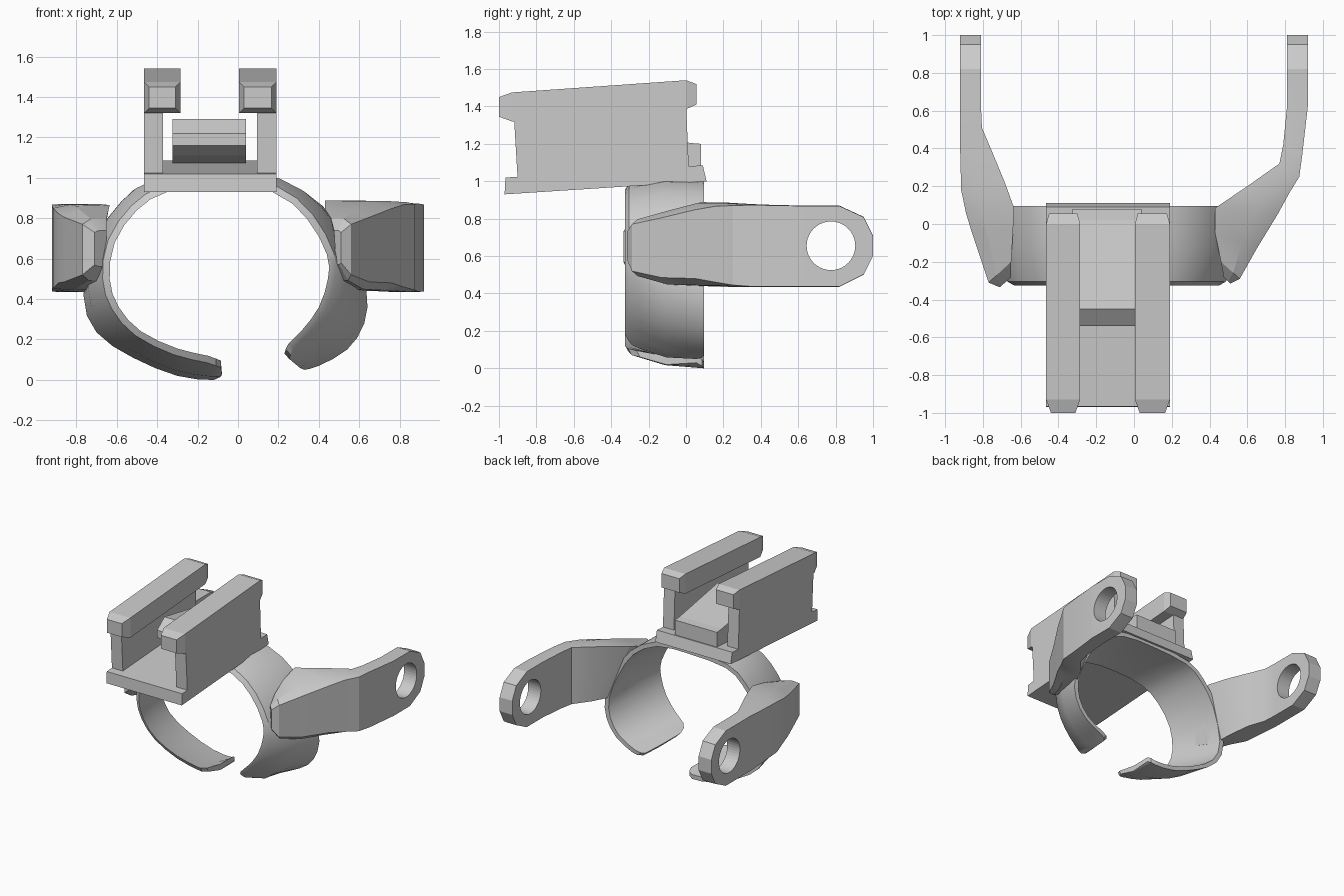
import bpy, bmesh, math
from mathutils import Vector

cube = bpy.data.objects.get("Cube")
if cube:
    bpy.data.objects.remove(cube, do_unlink=True)

grey = bpy.data.materials.new("plain grey")
grey.use_nodes = True
COLOR = (0.6, 0.6, 0.6, 1)
grey.diffuse_color = COLOR
grey.node_tree.nodes["Principled BSDF"].inputs["Base Color"].default_value = COLOR


def finish(name, bm, smooth=None):
    bmesh.ops.recalc_face_normals(bm, faces=bm.faces)
    mesh = bpy.data.meshes.new(name)
    bm.to_mesh(mesh)
    bm.free()
    obj = bpy.data.objects.new(name, mesh)
    bpy.context.collection.objects.link(obj)
    mesh.materials.append(grey)
    bpy.ops.object.select_all(action='DESELECT')
    obj.select_set(True)
    bpy.context.view_layer.objects.active = obj
    if smooth:
        bpy.ops.object.shade_smooth_by_angle(angle=math.radians(smooth))
    return obj


def loft(name, sections, smooth=None):
    """Skin a row of closed sections and cap both ends."""
    bm = bmesh.new()
    rings = [[bm.verts.new(p) for p in s] for s in sections]
    n = len(rings[0])
    for a, b in zip(rings, rings[1:]):
        for i in range(n):
            j = (i + 1) % n
            bm.faces.new((a[i], a[j], b[j], b[i]))
    bm.faces.new(rings[0])
    bm.faces.new(rings[-1])
    return finish(name, bm, smooth)


def side_prism(name, profile, x0, x1):
    """Extrude a (y, z) profile across x."""
    return loft(name, [[(x, y, z) for y, z in profile] for x in (x0, x1)])


def smooth_path(points, steps):
    """Catmull-Rom curve through the points."""
    pts = [Vector(p) for p in points]
    path = []
    for i in range(len(pts) - 1):
        a, b, c, d = pts[max(i - 1, 0)], pts[i], pts[i + 1], pts[min(i + 2, len(pts) - 1)]
        for k in range(steps):
            t = k / steps
            path.append(b + (c - a) * (t / 2) + (a * 2 - b * 5 + c * 4 - d) * (t * t / 2)
                        + (b * 3 - a - c * 3 + d) * (t ** 3 / 2))
    return path + [pts[-1]]


# Open clamp band: inner front edge (x, z) and outer back edge (x, z)
band = [
    (-.085, .095, -.08, .03), (-.15, .12, -.12, .0), (-.30, .155, -.30, .02),
    (-.48, .24, -.52, .11), (-.59, .36, -.70, .235), (-.635, .50, -.765, .42),
    (-.61, .68, -.70, .70), (-.50, .84, -.58, .88), (-.35, .93, -.43, .98),
    (-.10, .955, -.10, 1.01), (.17, .93, .20, .99), (.34, .80, .42, .86),
    (.44, .62, .55, .66), (.445, .50, .635, .45), (.40, .36, .625, .28),
    (.32, .25, .54, .15), (.25, .18, .40, .07), (.23, .13, .33, .05)]
edges = smooth_path([p[:2] + (0,) for p in band], 2), smooth_path([p[2:] + (0,) for p in band], 2)
sections = []
last = len(edges[0]) - 1
for i, (f, b) in enumerate(zip(*edges)):
    # Round the corners of both free tips
    tip = max(0, 1 - min(i, last - i) / 2) ** 2
    out = Vector((f.x + .1, 0, f.y - .5)).normalized()
    fi = Vector((f.x, -.325 + .06 * tip, f.y))
    bo = Vector((b.x, .095 - .04 * tip, max(b.y, 0)))
    fo, bi = fi + out * .035, bo - out * .035
    mid = (fo + bo) / 2
    sections.append([fi, fo + Vector((0, .02, 0)), mid + out * .025, bo, bi,
                     (fi + bi) / 2 + out * .015])
loft("clamp_band", sections, 35)


# Side arms: outer (x, y), inner top x, inner bottom x, inner y, bottom z, top z, chamfer
def arm(name, side, stations):
    rings = []
    for xo, yo, xt, xb, yi, lo, hi, c in stations:
        ym = yo + (yi - yo) * .35
        rings.append([(side * x, y, z) for x, y, z in (
            (xo, yo, lo + c), (xo, yo, hi - c), (xo + (xt - xo) * .35, ym, hi - c * .1),
            (xt, yi, hi), (xb, yi, lo), (xo + (xb - xo) * .35, ym, lo + c * .1))])
    obj = loft(name, rings, 20)
    # Pivot hole
    bm = bmesh.new()
    bmesh.ops.create_cone(bm, cap_ends=True, segments=40, radius1=.13, radius2=.13, depth=.5)
    cutter = finish("hole_cutter", bm)
    cutter.rotation_euler.y = math.pi / 2
    cutter.location = (side * .86, .775, .655)
    cutter.hide_render = True
    bpy.context.view_layer.objects.active = obj
    cut = obj.modifiers.new("pivot_hole", 'BOOLEAN')
    cut.operation, cut.object, cut.solver = 'DIFFERENCE', cutter, 'EXACT'
    bpy.ops.object.modifier_apply(modifier=cut.name)
    bpy.data.objects.remove(cutter, do_unlink=True)


eye_end = [(.92, y, .81, .81, y, lo, hi, .002) for y, lo, hi in
           ((.62, .435, .87), (.82, .435, .87), (.95, .50, .81), (1.0, .60, .71))]
arm("left_arm", 1, [
    (.51, -.315, .475, .485, -.28, .57, .74, .01), (.56, -.29, .46, .51, -.20, .49, .80, .03),
    (.65, -.13, .43, .56, -.05, .445, .845, .04), (.76, .05, .43, .61, .085, .44, .888, .04),
    (.82, .16, .60, .67, .20, .44, .887, .02), (.875, .25, .77, .77, .32, .435, .88, .01),
    (.89, .36, .79, .79, .42, .435, .875, .002)] + eye_end)
arm("right_arm", -1, [
    (.71, -.335, .65, .655, -.28, .56, .74, .01), (.77, -.31, .65, .68, -.20, .49, .80, .03),
    (.86, -.04, .64, .71, -.03, .445, .845, .04), (.89, .06, .635, .74, .085, .44, .865, .04),
    (.915, .18, .68, .74, .21, .435, .87, .02), (.92, .38, .75, .76, .38, .435, .87, .01),
    (.92, .50, .805, .805, .51, .435, .87, .002)] + eye_end)

# Tilted base plate
side_prism("base_plate", [(-.97, .93), (.11, 1.0), (.09, 1.085), (-.965, 1.02)], -.465, .19)

# Walls with overhanging rails, the rails tapered at both ends
wall = [(-.90, 1.01), (.015, 1.07), (.0, 1.42), (-.92, 1.35)]
rail = [(-1.0, .025, 1.345, 1.45), (-.93, 0, 1.32, 1.475),
        (.0, 0, 1.385, 1.54), (.055, .015, 1.41, 1.52)]
for label, (w0, w1), (r0, r1) in (("right", (-.465, -.37), (-.465, -.285)),
                                  ("left", (.095, .19), (.005, .19))):
    side_prism(label + "_wall", wall, w0, w1)
    loft(label + "_rail", [[(r0 + d, y, lo), (r1 - d, y, lo), (r1 - d, y, hi), (r0 + d, y, hi)]
                           for y, d, lo, hi in rail])

# Wedge latch, raised at its front end
side_prism("latch", [(.08, 1.075), (.08, 1.2), (.02, 1.205), (-.45, 1.29),
                     (-.54, 1.22), (-.54, 1.16), (-.45, 1.11), (-.05, 1.07)], -.325, .04)
